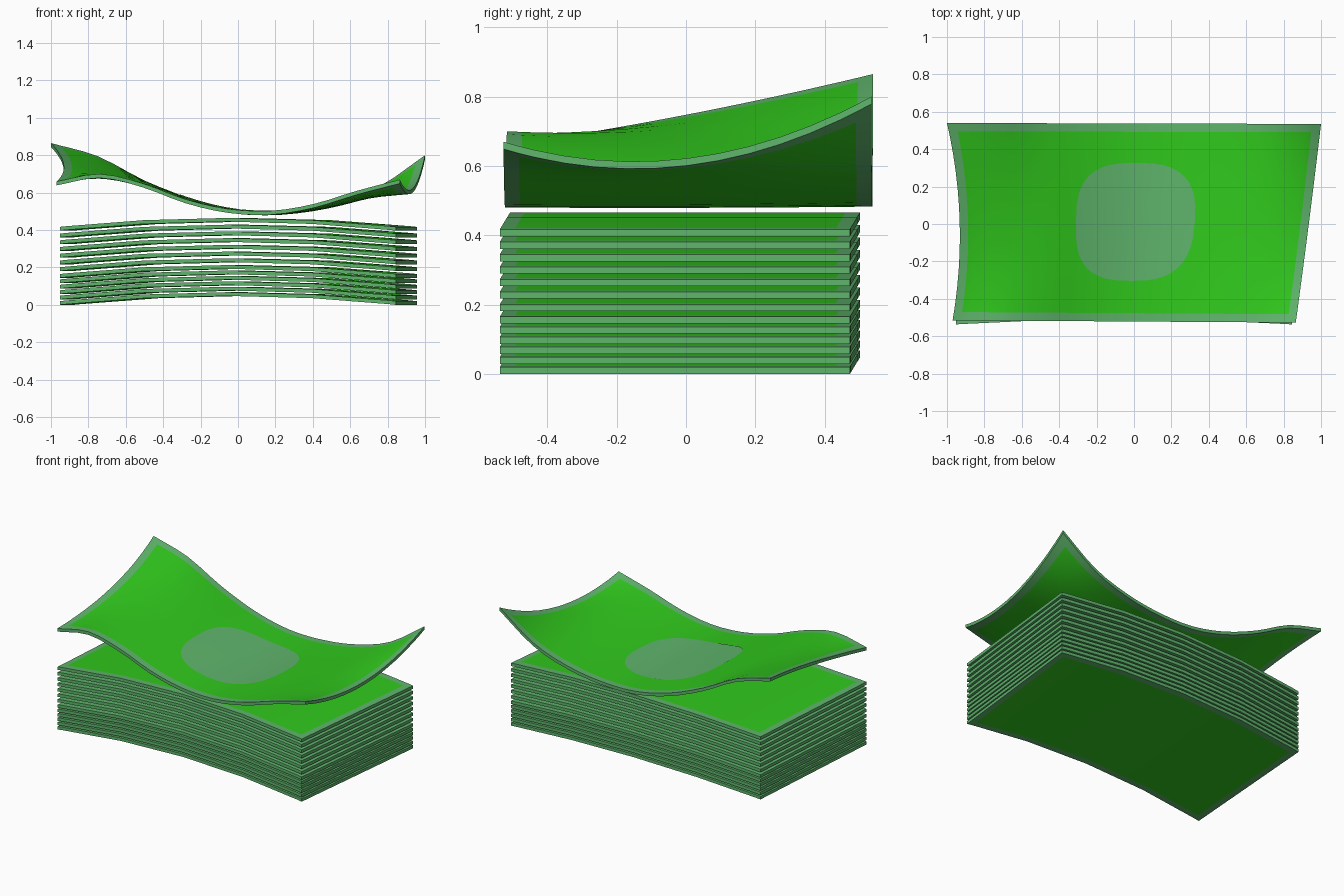
import bpy, math

if "Cube" in bpy.data.objects:
    bpy.data.objects.remove(bpy.data.objects["Cube"])

def material(name, col):
    m = bpy.data.materials.new(name)
    m.diffuse_color = (*col, 1)
    m.use_nodes = True
    m.node_tree.nodes["Principled BSDF"].inputs["Base Color"].default_value = m.diffuse_color
    return m

GREEN = material("note_green", (0.03, 0.58, 0.012))
PALE = material("note_pale", (0.115, 0.46, 0.15))

def make(name, verts, faces, mats, slots):
    me = bpy.data.meshes.new(name)
    me.from_pydata(verts, [], faces)
    for m in mats:
        me.materials.append(m)
    for p, s in zip(me.polygons, slots):
        p.material_index = s
    ob = bpy.data.objects.new(name, me)
    bpy.context.collection.objects.link(ob)
    bpy.context.view_layer.objects.active = ob
    ob.select_set(True)
    bpy.ops.object.shade_smooth_by_angle(angle=math.radians(35))
    ob.select_set(False)
    return ob

# Closed paper sheet over a surface S(u, v), with a pale rim all round
def sheet(name, S, us, vs, thick):
    nu, nv = len(us), len(vs)
    top = [S(u, v) for v in vs for u in us]
    verts = top + [(x, y, z - thick) for x, y, z in top]
    n = nu * nv
    faces, slots = [], []
    for j in range(nv - 1):
        for i in range(nu - 1):
            a = j * nu + i
            q = (a, a + 1, a + nu + 1, a + nu)
            rim = int(i in (0, nu - 2) or j in (0, nv - 2))
            faces += [q, tuple(k + n for k in reversed(q))]
            slots += [rim, rim]
    loop = ([i for i in range(nu)] + [j * nu + nu - 1 for j in range(1, nv)]
            + [n - 1 - i for i in range(1, nu)] + [j * nu for j in range(nv - 2, 0, -1)])
    for a, b in zip(loop, loop[1:] + loop[:1]):
        faces.append((a, a + n, b + n, b))
        slots.append(1)
    return make(name, verts, faces, [GREEN, PALE], slots)

# Stack of gently bowed notes, with slanted ends
def bowed(base):
    def S(u, v):
        k = 1 - (2 * u - 1) ** 2
        left, right = -0.953 + 0.073 * v, 0.845 + 0.113 * v
        return (left + (right - left) * u, -0.537 + 1.01 * v + 0.029 * k,
                base + 0.02 + 0.048 * k)
    return S

for n in range(13):
    base = 0.029 * n if n < 6 else 0.145 + 0.036 * (n - 5)
    sheet(f"stacked_note_{n + 1:02d}", bowed(base),
          [0, 0.022, 0.25, 0.5, 0.75, 0.978, 1], [0, 0.042, 0.958, 1], 0.02)

# Curled top note: three lengthwise profiles blended across its width
FRONT = [.66, .70, .65, .565, .513, .503, .54, .61, .67]
MID = [.75, .71, .645, .56, .508, .503, .535, .59, .622]
BACK = [.865, .795, .665, .565, .51, .508, .545, .63, .80]

def spline(p, u):
    t = u * (len(p) - 1)
    i = min(int(t), len(p) - 2)
    f = t - i
    b, c = p[i], p[i + 1]
    a = p[i - 1] if i else 2 * b - c
    d = p[i + 2] if i + 2 < len(p) else 2 * c - b
    return b + 0.5 * f * (c - a + f * (2*a - 5*b + 4*c - d + f * (3 * (b - c) + d - a)))

def curled(u, v):
    s = 2 * v - 1
    w = (s * (s - 1) / 2, 1 - s * s, s * (s + 1) / 2)
    left = w[0] * -.97 + w[1] * -.932 + w[2] * -1.0
    right = w[0] * .865 + w[1] * .935 + w[2] * 1.0
    y = -.515 - .012 * u + v * (1.055 + .007 * u)
    z = sum(k * spline(p, u) for k, p in zip(w, (FRONT, MID, BACK)))
    return (left + (right - left) * u, y, z)

us = [0, 0.024] + [i / 24 for i in range(1, 24)] + [0.976, 1]
vs = [0, 0.042] + [i / 12 for i in range(1, 12)] + [0.958, 1]
sheet("curled_top_note", curled, us, vs, 0.021)

# Pale rounded patch printed on the top note
verts, faces = [], []
SEG, RINGS = 40, 6
for r in range(1, RINGS + 1):
    for k in range(SEG):
        a = 2 * math.pi * k / SEG
        c, s = math.cos(a), math.sin(a)
        e = 0.72
        px = math.copysign(abs(c) ** e, c) * 0.170 * r / RINGS
        py = math.copysign(abs(s) ** e, s) * 0.298 * r / RINGS
        x, y, z = curled(0.503 + px, 0.503 + py)
        verts.append((x, y, z + 0.003))
for r in range(RINGS - 1):
    for k in range(SEG):
        a, b = r * SEG + k, r * SEG + (k + 1) % SEG
        faces.append((a, a + SEG, b + SEG, b))
faces.append(tuple(range(SEG)))
make("centre_patch", verts, faces, [PALE], [0] * len(faces))
